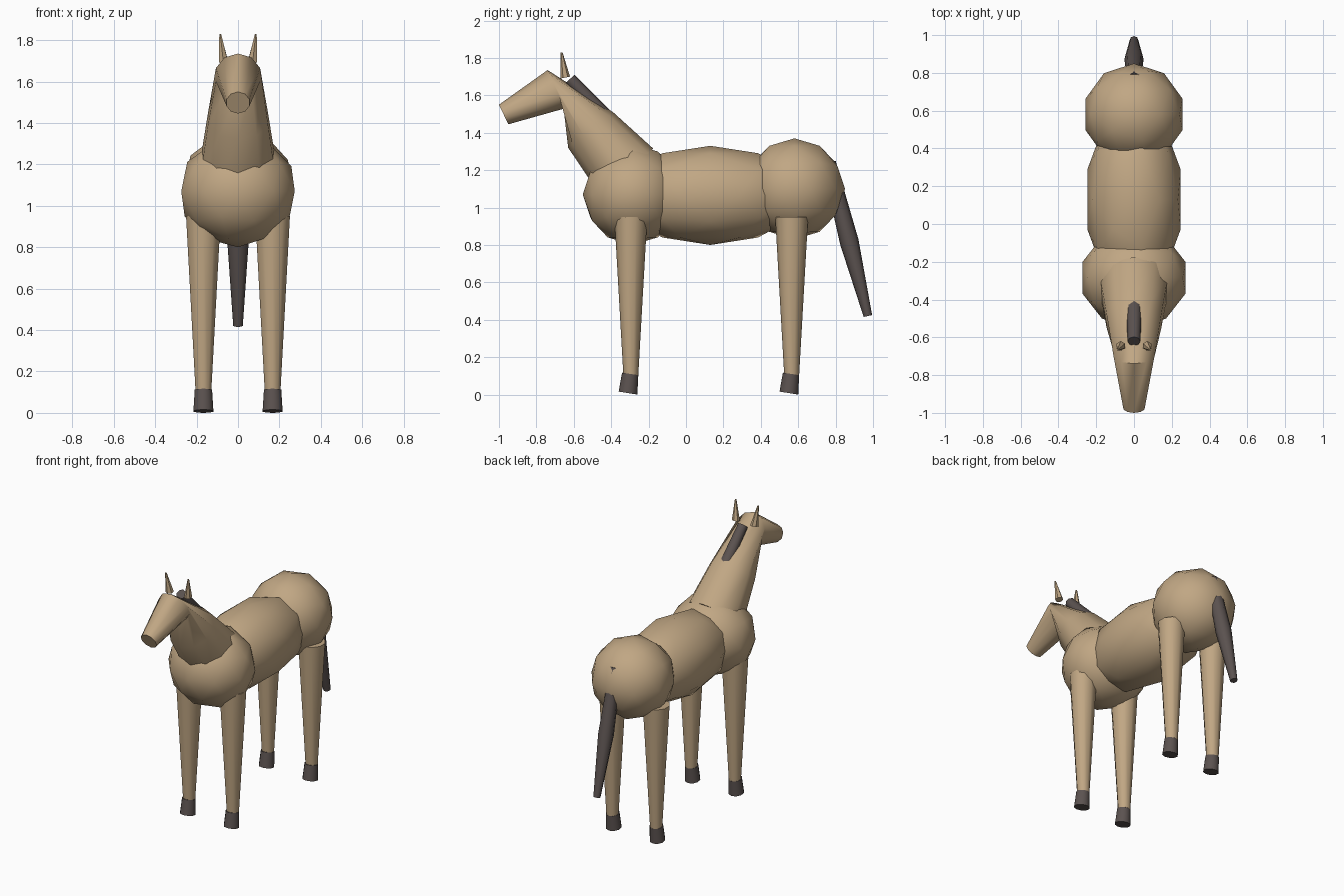
import bpy, bmesh
from math import sin, cos, pi, radians
from mathutils import Vector

cube = bpy.data.objects.get("Cube")
if cube:
    bpy.data.objects.remove(cube, do_unlink=True)


def material(name, rgb):
    mat = bpy.data.materials.new(name)
    mat.use_nodes = True
    mat.diffuse_color = (*rgb, 1)
    mat.node_tree.nodes["Principled BSDF"].inputs["Base Color"].default_value = (*rgb, 1)
    return mat


tan = material("tan coat", (0.53, 0.385, 0.23))
dark = material("dark brown hair", (0.105, 0.085, 0.08))


def finish(bm, name, mat):
    bmesh.ops.recalc_face_normals(bm, faces=bm.faces)
    mesh = bpy.data.meshes.new(name)
    bm.to_mesh(mesh)
    bm.free()
    mesh.materials.append(mat)
    obj = bpy.data.objects.new(name, mesh)
    bpy.context.collection.objects.link(obj)
    bpy.ops.object.select_all(action="DESELECT")
    obj.select_set(True)
    bpy.context.view_layer.objects.active = obj
    bpy.ops.object.shade_smooth_by_angle(angle=radians(50))
    return obj


def ball(name, center, radii, mat):
    """Faceted ellipsoid."""
    bm = bmesh.new()
    bmesh.ops.create_icosphere(bm, subdivisions=2, radius=1)
    for v in bm.verts:
        v.co = Vector(center) + Vector(c * r for c, r in zip(v.co, radii))
    finish(bm, name, mat)


def loft(name, rings, mat, sides=10):
    """Capped tube through round rings, each given as x and two opposite (y, z) points."""
    bm = bmesh.new()
    loops = []
    for x, a, b in rings:
        a, b = Vector((x, *a)), Vector((x, *b))
        mid, half = (a + b) / 2, (a - b) / 2
        side = Vector((half.length, 0, 0))
        turns = [2 * pi * i / sides for i in range(sides)]
        loops.append([bm.verts.new(mid + half * cos(t) + side * sin(t)) for t in turns])
    for low, high in zip(loops, loops[1:]):
        for i in range(sides):
            j = (i + 1) % sides
            bm.faces.new((low[i], low[j], high[j], high[i]))
    bm.faces.new(loops[0])
    bm.faces.new(loops[-1])
    finish(bm, name, mat)


# Body masses
ball("chest", (0, -0.285, 1.07), (0.288, 0.267, 0.27), tan)
ball("barrel", (0, 0.13, 1.065), (0.26, 0.51, 0.265), tan)
ball("rump", (0, 0.58, 1.1), (0.27, 0.27, 0.27), tan)

# Head and neck, from muzzle to chest
loft("head_and_neck", [
    (0, (-1.0, 1.55), (-0.95, 1.445)),
    (0, (-0.74, 1.735), (-0.648, 1.53)),
    (0, (-0.39, 1.51), (-0.63, 1.32)),
    (0, (-0.175, 1.315), (-0.445, 1.045)),
], tan)

# Mane and tail
loft("mane", [
    (0, (-0.597, 1.71), (-0.645, 1.663)),
    (0, (-0.367, 1.481), (-0.43, 1.42)),
], dark, 8)
loft("tail", [
    (0, (0.80, 1.25), (0.73, 1.22)),
    (0, (0.922, 0.83), (0.825, 0.80)),
    (0, (0.995, 0.425), (0.95, 0.415)),
], dark, 8)

# Ears, legs and hooves on both sides
for s, label in ((1, "left"), (-1, "right")):
    loft(f"{label}_ear", [
        (s * 0.07, (-0.67, 1.69), (-0.62, 1.7)),
        (s * 0.086, (-0.67, 1.83), (-0.66, 1.83)),
    ], tan, 6)
    x = s * 0.167
    for y, end in ((-0.295, "front"), (0.565, "back")):
        loft(f"{label}_{end}_leg", [
            (x, (y - 0.088, 0.95), (y + 0.088, 0.95)),
            (x, (y - 0.04, 0.105), (y + 0.04, 0.105)),
        ], tan)
        loft(f"{label}_{end}_hoof", [
            (x, (y - 0.047, 0.117), (y + 0.04, 0.104)),
            (x, (y - 0.065, 0.016), (y + 0.035, 0.0)),
        ], dark)
